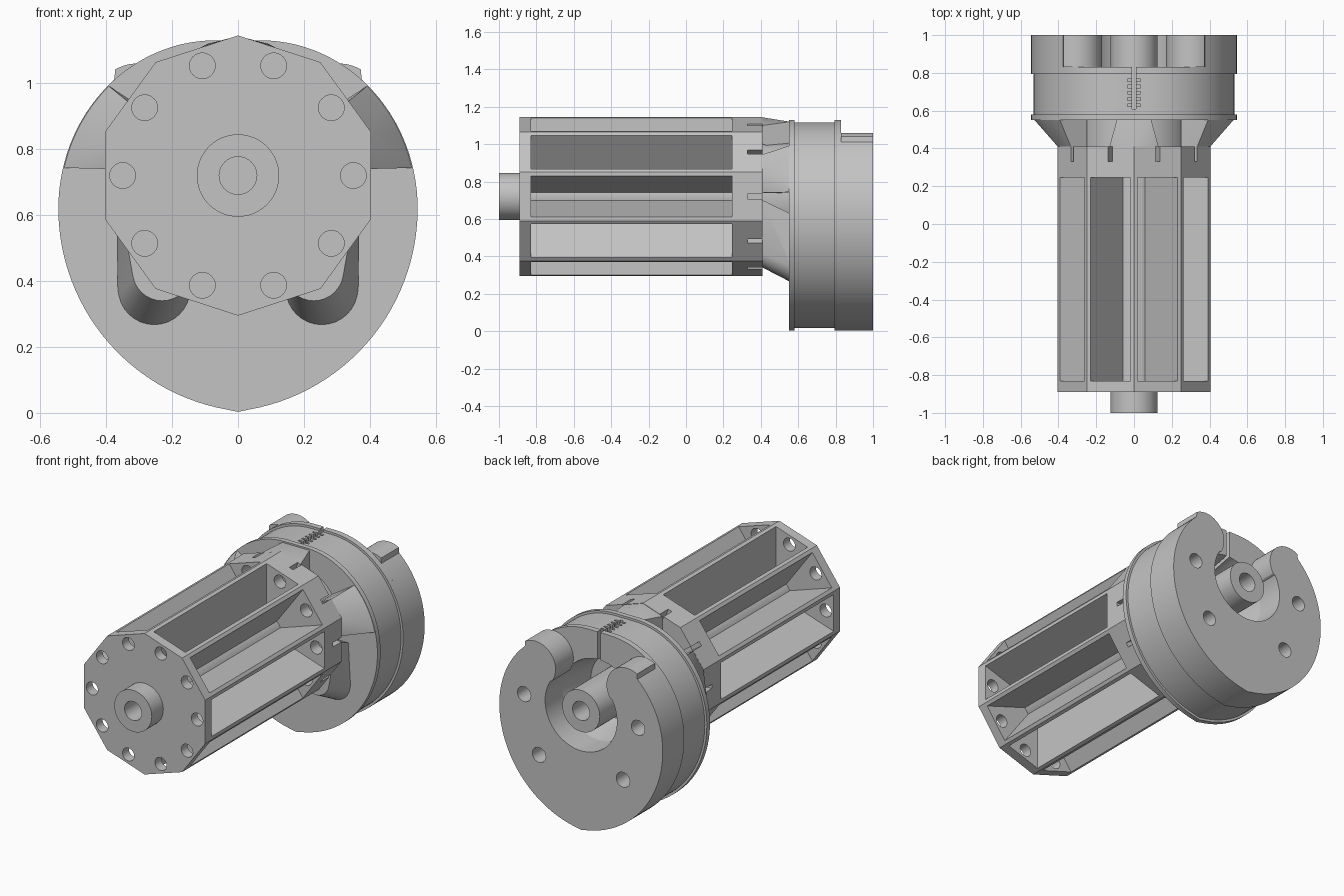
import bpy, bmesh
from math import sin, cos, pi, radians, tan

cube = bpy.data.objects.get("Cube")
if cube:
    bpy.data.objects.remove(cube, do_unlink=True)

grey = bpy.data.materials.new("plain grey")
grey.use_nodes = True
grey.diffuse_color = (0.55, 0.55, 0.55, 1)
grey.node_tree.nodes["Principled BSDF"].inputs["Base Color"].default_value = (0.55, 0.55, 0.55, 1)

AXIS = 0.72  # height of the shaft axis


def finish(name, bm):
    bmesh.ops.recalc_face_normals(bm, faces=bm.faces)
    mesh = bpy.data.meshes.new(name)
    bm.to_mesh(mesh)
    bm.free()
    mesh.materials.append(grey)
    obj = bpy.data.objects.new(name, mesh)
    bpy.context.collection.objects.link(obj)
    return obj


def prism(name, profiles, y0, y1):
    """Extrude closed x-z profiles along y."""
    bm = bmesh.new()
    for pts in profiles:
        a = [bm.verts.new((x, y0, z)) for x, z in pts]
        b = [bm.verts.new((x, y1, z)) for x, z in pts]
        bm.faces.new(a)
        bm.faces.new(b[::-1])
        for i in range(len(a)):
            j = (i + 1) % len(a)
            bm.faces.new((a[i], b[i], b[j], a[j]))
    return finish(name, bm)


def hull(name, front, y0, back, y1):
    """Convex loft between two x-z point sets."""
    bm = bmesh.new()
    for pts, y in ((front, y0), (back, y1)):
        for x, z in pts:
            bm.verts.new((x, y, z))
    out = bmesh.ops.convex_hull(bm, input=bm.verts)
    loose = [v for v in set(out["geom_interior"] + out["geom_unused"])
             if isinstance(v, bmesh.types.BMVert)]
    bmesh.ops.delete(bm, geom=loose, context="VERTS")
    bmesh.ops.dissolve_limit(bm, angle_limit=0.01, verts=bm.verts, edges=bm.edges)
    return finish(name, bm)


def arc(cx, cz, rx, rz, a0, a1, n):
    return [(cx + rx * cos(radians(a0 + (a1 - a0) * i / n)),
             cz + rz * sin(radians(a0 + (a1 - a0) * i / n))) for i in range(n + 1)]


def circle(cx, cz, r, n=32):
    return arc(cx, cz, r, r, 0, 360, n)[:-1]


def box(x, z0, z1):
    return [(-x, z0), (x, z0), (x, z1), (-x, z1)]


def flip(pts):
    return [(-x, z) for x, z in reversed(pts)]


def cut(obj, *cutters):
    bpy.context.view_layer.objects.active = obj
    for c in cutters:
        c.hide_render = True
        mod = obj.modifiers.new("cut", "BOOLEAN")
        mod.operation = "DIFFERENCE"
        mod.solver = "EXACT"
        mod.object = c
        bpy.ops.object.modifier_apply(modifier=mod.name)


def radial(angle, r, side):
    """Point at distance r along a spoke, shifted sideways."""
    return (r * cos(angle) - side * sin(angle), AXIS + r * sin(angle) + side * cos(angle))


cutters = []


def cutter(obj):
    cutters.append(obj)
    return obj


# Ten-sided drum with wedge pockets, bolt holes and rear slots
mids = [i * pi / 5 for i in range(10)]
drum = prism("drum", [[radial(a + pi / 10, 0.425, 0) for a in mids]], -0.89, 0.41)


def wedge(a):
    w0, w1 = (r * tan(pi / 10) - 0.021 for r in (0.125, 0.45))
    return [radial(a, 0.12, -w0), radial(a, 0.45, -w1), radial(a, 0.45, w1),
            radial(a, 0.12, w0), radial(a, 0.125, 0)]


def slot(a):
    return [radial(a, 0.33, -0.013), radial(a, 0.45, -0.013),
            radial(a, 0.45, 0.013), radial(a, 0.33, 0.013)]


bore = cutter(prism("bore_cutter", [circle(0, AXIS, 0.057)], -1.1, 1.1))
pockets = cutter(prism("pocket_cutter", [wedge(a) for a in mids], -0.83, 0.245))
bolts = cutter(prism("bolt_cutter", [circle(*radial(a, 0.35, 0), 0.039, 24) for a in mids], -0.95, 0.32))
slots = cutter(prism("slot_cutter", [slot(a) for a in mids], 0.33, 0.45))
cut(drum, pockets, bolts, slots, bore)

# Central shaft tube
shaft = prism("shaft", [circle(0, AXIS, 0.125, 48)], -1, 1)
cut(shaft, bore)

# Neck between drum and cam
prism("neck_core", [circle(0, AXIS, 0.3, 48)], 0.4, 0.56)
hull("top_arm", [(-0.13, 1.0), (-0.13, 1.1), (0, 1.143), (0.13, 1.1), (0.13, 1.0)], 0.41,
     [(-0.09, 0.95), (-0.09, 1.12), (0.09, 1.12), (0.09, 0.95)], 0.555)
for side, mirror in (("left", list), ("right", flip)):
    hull(side + "_side_arm",
         mirror([(0.25, 0.74), (0.4, 0.74), (0.404, 0.851), (0.335, 0.945), (0.25, 0.9)]), 0.41,
         mirror([(0.25, 0.74), (0.25, 0.9)] + arc(0.07, 0.62, 0.475, 0.51, 14, 47, 8)), 0.555)
    hull(side + "_lower_boss",
         mirror(circle(0.23, 0.43, 0.09) + [(0.37, 0.7), (0.2, 0.7)]), 0.41,
         mirror(circle(0.255, 0.375, 0.11) + [(0.35, 0.63), (0.2, 0.63)]), 0.555)

# Cam outline: pointed at the bottom, rounded at the top
lower = arc(0.0 - 0.0745, 0.62, 0.6195, 0.6195, -83.1, 0, 28)
lower[0] = (0, 0.003)
upper = arc(0.07, 0.62, 0.475, 0.51, 0, 90, 28)
half = lower + upper[1:]
outline = half + flip(half)[:-1]
inner = [(x * 0.975, 0.6 + (z - 0.6) * 0.975) for x, z in outline]

prism("cam_flange", [outline], 0.55, 0.58)
body = prism("cam_body", [inner], 0.58, 0.795)
rim = prism("cam_rim", [outline], 0.795, 0.83)

# Tapered recess, clamp slit and interlocking teeth
recess = cutter(hull("recess_cutter", circle(0, AXIS, 0.2, 64), 0.62, circle(0, AXIS, 0.246, 64), 0.84))
slit = cutter(prism("slit_cutter", [box(0.01, 0.85, 1.2)], 0.61, 0.85))
cut(body, recess, slit)
cut(rim, recess, slit)
for i in range(5):
    cut(body, cutter(prism("tooth_cutter", [box(0.035, 1.06, 1.2)], 0.622 + 0.033 * i, 0.636 + 0.033 * i)))

# Horseshoe back plate with rounded horn tips and screw holes
horn = lower + arc(0.07, 0.62, 0.475, 0.51, 0, 50, 16)[1:] \
    + arc(0.305, 0.925, 0.135, 0.135, 60, 214, 24) \
    + arc(0, AXIS, 0.24, 0.24, 31, -90, 28)
plate = prism("horseshoe_plate", [horn + flip(horn)[1:-1]], 0.83, 1)
screws = cutter(prism("screw_cutter", [circle(s * x, z, 0.045, 24) for s in (-1, 1)
                                       for x, z in ((0.38, AXIS), (0.28, 0.38))], 0.84, 1.1))
cut(plate, screws)

# Remove cutters and shade
for c in cutters:
    bpy.data.objects.remove(c, do_unlink=True)
bpy.ops.object.select_all(action="DESELECT")
for obj in bpy.context.collection.objects:
    if obj.type == "MESH":
        obj.select_set(True)
        bpy.context.view_layer.objects.active = obj
bpy.ops.object.shade_smooth_by_angle(angle=radians(28))
